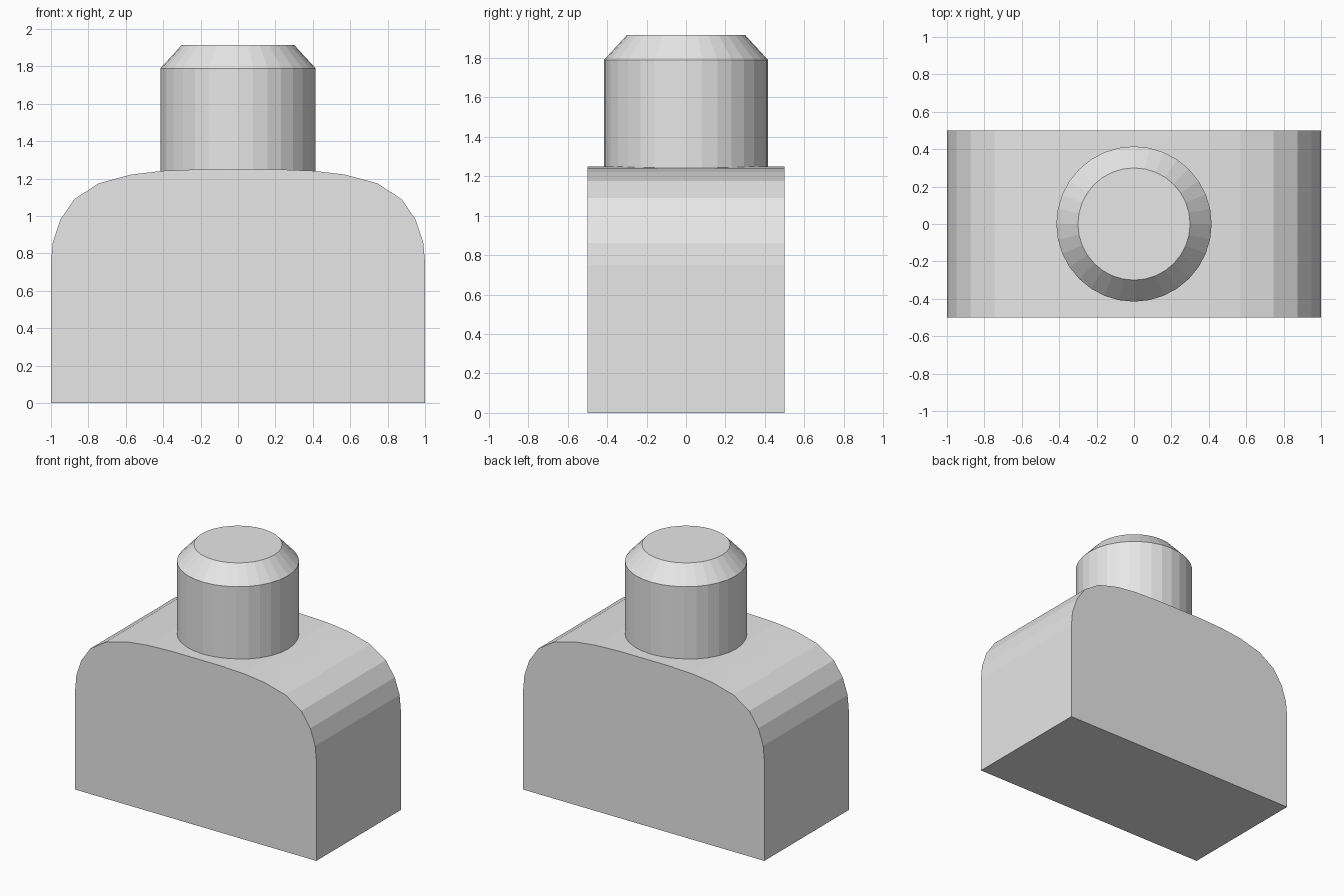
import bpy
import bmesh

cube = bpy.data.objects.get("Cube")
if cube:
    bpy.data.objects.remove(cube, do_unlink=True)

grey = bpy.data.materials.new("light_grey")
grey.use_nodes = True
colour = (0.8, 0.8, 0.8, 1)
grey.diffuse_color = colour
grey.node_tree.nodes["Principled BSDF"].inputs["Base Color"].default_value = colour


def finish(name, bm):
    bmesh.ops.recalc_face_normals(bm, faces=bm.faces)
    mesh = bpy.data.meshes.new(name)
    bm.to_mesh(mesh)
    bm.free()
    mesh.materials.append(grey)
    obj = bpy.data.objects.new(name, mesh)
    bpy.context.collection.objects.link(obj)
    return obj


# Body: mirrored shoulder profile extruded from front to back
half = [(1, 0), (1, 0.75), (0.99, 0.86), (0.95, 0.98), (0.875, 1.09),
        (0.745, 1.175), (0.57, 1.222), (0.4, 1.242), (0.2, 1.25)]
outline = half + [(-x, z) for x, z in reversed(half)]
depth = 1.0
bm = bmesh.new()
face = bm.faces.new([bm.verts.new((x, -depth / 2, z)) for x, z in outline])
side = bmesh.ops.extrude_face_region(bm, geom=[face])
moved = [v for v in side["geom"] if isinstance(v, bmesh.types.BMVert)]
bmesh.ops.translate(bm, verts=moved, vec=(0, depth, 0))
finish("body", bm)

# Peg: straight shaft sunk into the body, with a chamfered flat top
bm = bmesh.new()
rings = []
segments = 32
for radius, z in [(0.415, 1.2), (0.415, 1.79), (0.3, 1.915)]:
    ring = bmesh.ops.create_circle(bm, segments=segments, radius=radius)["verts"]
    bmesh.ops.translate(bm, verts=ring, vec=(0, 0, z))
    rings.append(ring)
for low, high in zip(rings, rings[1:]):
    for i in range(segments):
        j = (i + 1) % segments
        bm.faces.new((low[i], low[j], high[j], high[i]))
bm.faces.new(rings[0])
bm.faces.new(rings[-1])
finish("peg", bm)
